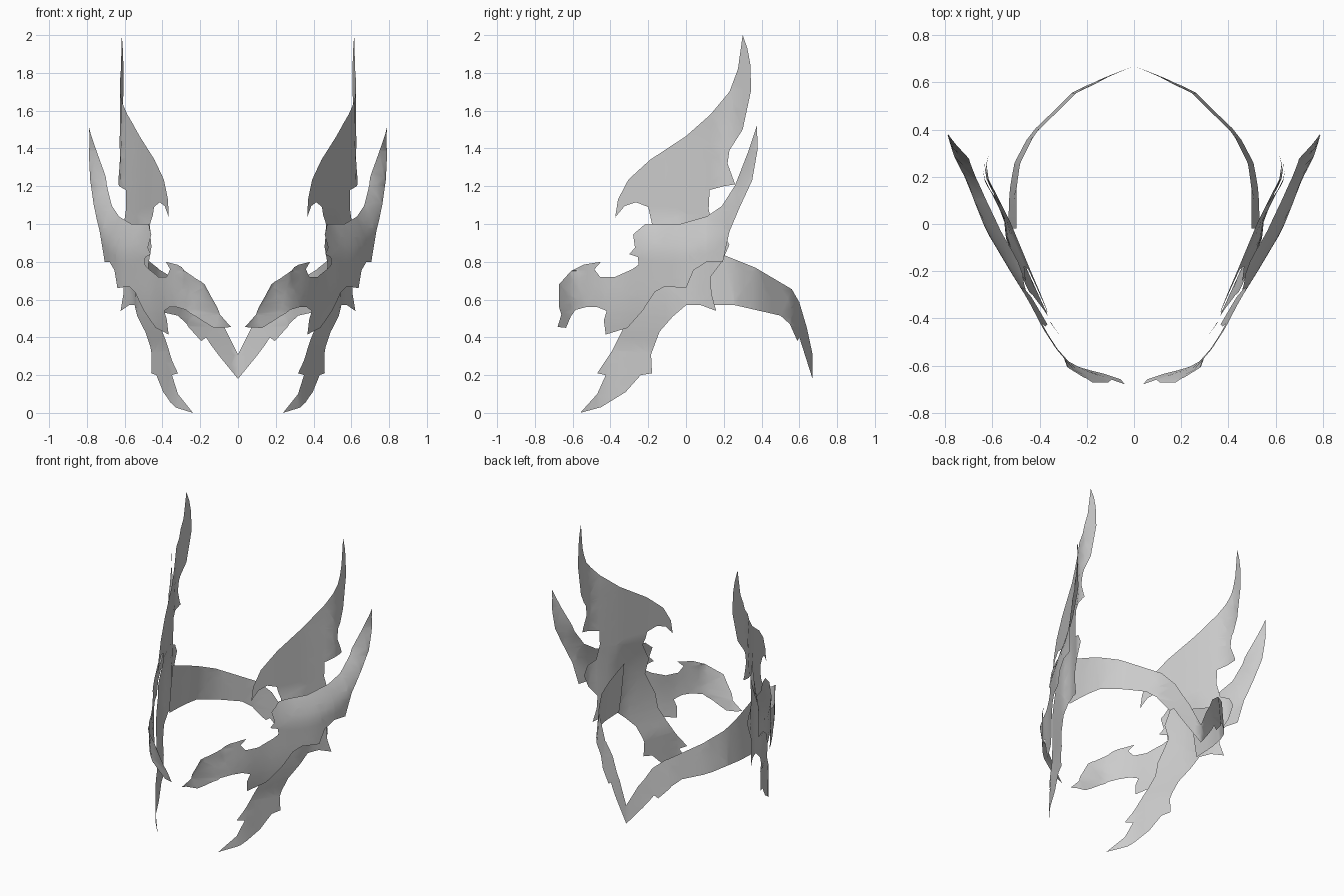
import bpy, bmesh
from mathutils import Vector

metal = bpy.data.materials.new("pale grey metal")
metal.diffuse_color = (0.6, 0.6, 0.6, 1)


def interp(t, knots):
    """Piecewise linear lookup in a list of (position, value) pairs."""
    if t <= knots[0][0]:
        return knots[0][1]
    for (a, va), (b, vb) in zip(knots, knots[1:]):
        if t <= b:
            return va + (vb - va) * (t - a) / (b - a)
    return knots[-1][1]


def clamp(t, lo=0.0, hi=1.0):
    return max(lo, min(hi, t))


def plate(name, outline, width, step=0.06):
    """Thin sheet: side outline (y, z), sliced into strips and bent to x = width(y, z)."""
    bm = bmesh.new()
    face = bm.faces.new([bm.verts.new((0, y, z)) for y, z in outline])
    face.normal_update()
    if face.normal.x < 0:
        face.normal_flip()
    bmesh.ops.triangulate(bm, faces=bm.faces[:])
    for axis in (1, 2):
        normal = Vector((0, 0, 0))
        normal[axis] = 1
        lo, hi = min(v.co[axis] for v in bm.verts), max(v.co[axis] for v in bm.verts)
        p = lo + step / 2
        while p < hi:
            bmesh.ops.bisect_plane(bm, geom=bm.verts[:] + bm.edges[:] + bm.faces[:],
                                   plane_co=normal * p, plane_no=normal, dist=1e-5)
            p += step
    for v in bm.verts:
        v.co.x = width(v.co.y, v.co.z)
    mesh = bpy.data.meshes.new(name)
    bm.to_mesh(mesh)
    bm.free()
    mesh.materials.append(metal)
    obj = bpy.data.objects.new(name, mesh)
    bpy.context.collection.objects.link(obj)
    mirror = obj.modifiers.new("mirror", 'MIRROR')
    mirror.use_clip = True
    bpy.ops.object.select_all(action='DESELECT')
    obj.select_set(True)
    bpy.context.view_layer.objects.active = obj
    bpy.ops.object.shade_smooth_by_angle(angle=0.7)
    return obj


# Outer plate: brow lobe at the front, sweeping up into a horn
brow_outline = [
    (.375, 1.52), (.38, 1.40), (.35, 1.23), (.285, 1.09), (.23, .96), (.195, .80),
    (.11, .80), (.04, .755), (0, .66), (-.11, .67), (-.165, .64), (-.23, .54),
    (-.31, .45), (-.425, .415), (-.435, .49), (-.42, .54), (-.47, .56), (-.53, .56),
    (-.585, .545), (-.61, .51), (-.635, .45), (-.68, .455), (-.66, .52), (-.672, .56),
    (-.672, .68), (-.61, .75), (-.54, .785), (-.45, .80), (-.485, .76), (-.455, .72),
    (-.375, .72), (-.285, .76), (-.25, .785), (-.255, .825), (-.30, .84), (-.27, .875),
    (-.28, .945), (-.215, 1.0), (-.03, 1.0), (.11, 1.04), (.19, 1.095), (.26, 1.205),
    (.33, 1.385)]
brow_width = [(-.68, .13), (-.66, .145), (-.635, .20), (-.60, .27), (-.53, .33),
              (-.445, .385), (-.32, .45), (-.2, .525), (-.04, .62), (.10, .685),
              (.255, .745), (.385, .785)]
horn_top = [(-.3, 1.0), (-.03, 1.0), (.11, 1.04), (.19, 1.095), (.26, 1.205),
            (.33, 1.385), (.375, 1.52)]


def brow_x(y, z):
    curl = clamp(1 - (interp(y, horn_top) - z) / .17)       # top edge rolls inward
    fade = clamp((1.5 - z) / .25) * clamp((y + .4) / .25, .4)
    tuck = .4 * min(0, z - .68) ** 2                         # lower edge tucks in
    lobe = .5 * (z - .60) * clamp((-.58 - y) / .08)          # nose end leans to the middle
    flare = .08 * clamp(z - 1, -.2, .1) * clamp(y / .2)
    return interp(y, brow_width) - .06 * curl ** 1.5 * fade - tuck + lobe + flare


plate("brow_and_horn", brow_outline, brow_x, .045)

# Inner plate: tall crest above, cheek guard below
crest_outline = [
    (.30, 2.0), (.325, 1.93), (.34, 1.85), (.345, 1.71), (.30, 1.50), (.23, 1.39),
    (.22, 1.32), (.26, 1.21), (.20, 1.20), (.125, 1.18), (.12, 1.08), (.14, .98),
    (.20, .95), (.23, .89), (.19, .80), (.13, .72), (.135, .63), (.16, .54),
    (.08, .57), (0, .57), (-.07, .51), (-.14, .43), (-.185, .31), (-.18, .21),
    (-.24, .20), (-.32, .11), (-.45, .03), (-.56, 0), (-.47, .10), (-.425, .20),
    (-.47, .21), (-.39, .33), (-.345, .42), (-.30, .52), (-.29, .62), (-.22, .78),
    (-.24, .88), (-.18, 1.0), (-.20, 1.09), (-.265, 1.115), (-.325, 1.095), (-.375, 1.035),
    (-.36, 1.13), (-.305, 1.235), (-.19, 1.34), (0, 1.465), (.13, 1.58), (.23, 1.70),
    (.275, 1.82)]
crest_width = [(-.56, .235), (-.47, .315), (-.42, .35), (-.37, .37), (-.19, .452),
               (0, .535), (.12, .595), (.18, .63), (.25, .64), (.35, .62)]


def crest_x(y, z):
    bulge = .035 * max(0, 1 - ((z - .7) / .35) ** 2) * clamp(-y / .1 + .3)
    return interp(y, crest_width) - .03 * clamp(z - 1, -.1, .5) + bulge


plate("crest_and_cheek_guard", crest_outline, crest_x)

# Band round the back of the head, dipping to a point in the middle
band_outline = [
    (.19, .84), (.365, .77), (.56, .655), (.60, .585), (.64, .45), (.67, .31),
    (.67, .18), (.635, .29), (.60, .40), (.59, .38), (.55, .47), (.50, .515),
    (.26, .57), (-.01, .57), (-.02, .70), (-.02, .92)]
band_width = [(0, .52), (.14, .515), (.26, .495), (.38, .432), (.555, .255),
              (.62, .125), (.67, 0)]
band_middle = [(.2, .70), (.4, .65), (.56, .56), (.67, .25)]


def band_x(y, z):
    lean = .1 * (interp(y, band_middle) - z) * clamp((.67 - y) / .08)   # lower edge flares out
    return interp(y, band_width) + lean


plate("back_band", band_outline, band_x, .05)
